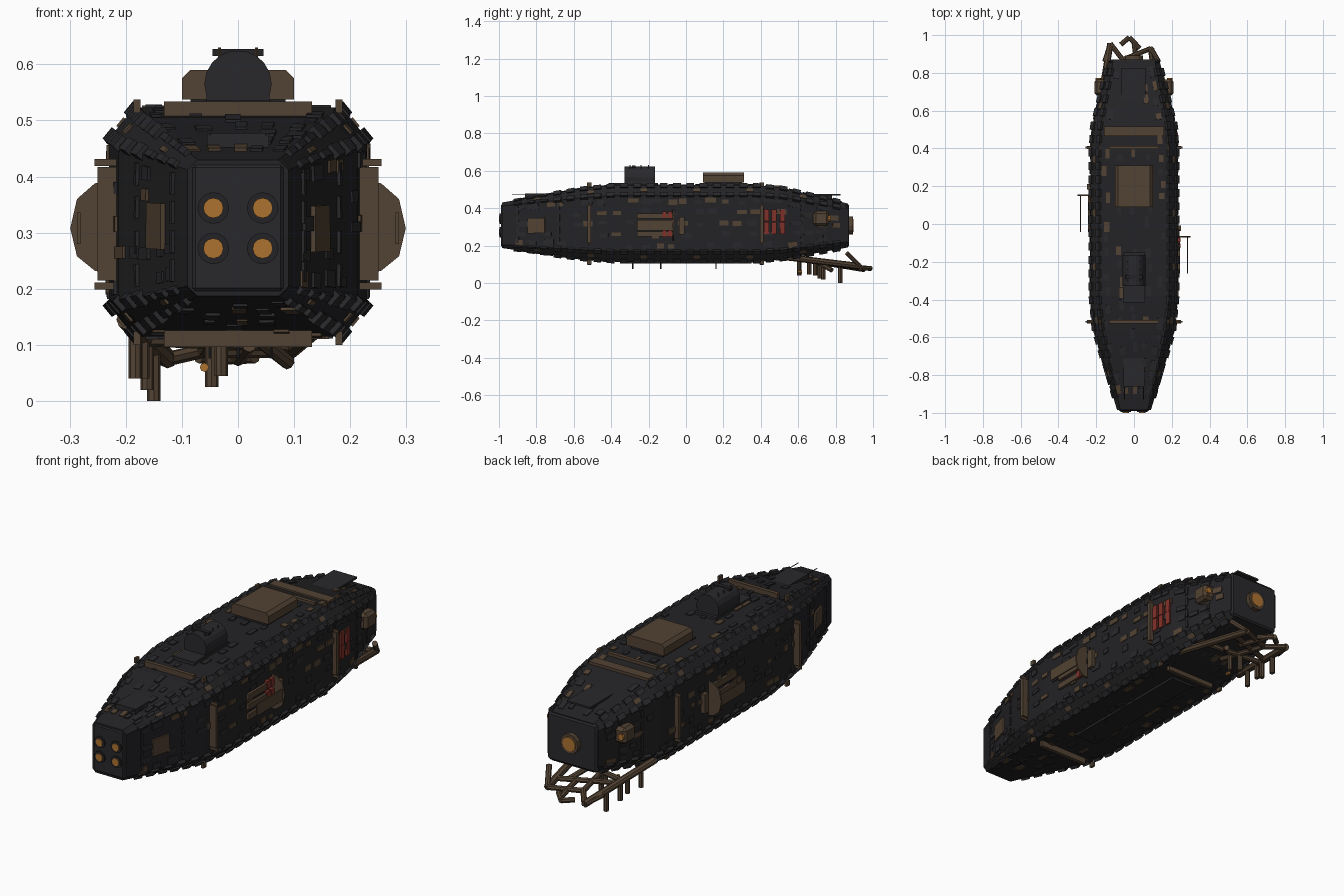
import bpy, bmesh, math, random
from mathutils import Vector, Matrix

if "Cube" in bpy.data.objects:
    bpy.data.objects.remove(bpy.data.objects["Cube"])

random.seed(7)

def material(name, col):
    m = bpy.data.materials.new(name)
    m.diffuse_color = (*col, 1)
    m.use_nodes = True
    m.node_tree.nodes["Principled BSDF"].inputs["Base Color"].default_value = m.diffuse_color
    return m

DARK = material("dark_hull", (0.017, 0.017, 0.019))
PLATE = material("dark_plate", (0.022, 0.022, 0.025))
BROWN = material("brown_metal", (0.085, 0.055, 0.033))
AMBER = material("amber_glow", (0.42, 0.17, 0.03))
RED = material("red_slat", (0.22, 0.03, 0.022))

def finish(name, bm, mat):
    bmesh.ops.recalc_face_normals(bm, faces=bm.faces)
    me = bpy.data.meshes.new(name)
    bm.to_mesh(me)
    bm.free()
    me.materials.append(mat)
    ob = bpy.data.objects.new(name, me)
    bpy.context.collection.objects.link(ob)
    return ob

def add_box(bm, lo, hi):
    lo, hi = Vector(lo), Vector(hi)
    bmesh.ops.create_cube(bm, size=1, matrix=Matrix.Translation((lo + hi) / 2) @ Matrix.Diagonal((*(hi - lo), 1)))

def box(name, lo, hi, mat, bevel=0):
    bm = bmesh.new()
    add_box(bm, lo, hi)
    ob = finish(name, bm, mat)
    if bevel:
        b = ob.modifiers.new("bevel", 'BEVEL')
        b.width, b.segments = bevel, 1
    return ob

def add_tube(bm, a, b, r, n=8):
    a, b = Vector(a), Vector(b)
    d = b - a
    rot = d.to_track_quat('Z', 'Y').to_matrix().to_4x4()
    bmesh.ops.create_cone(bm, cap_ends=True, segments=n, radius1=r, radius2=r, depth=d.length,
                          matrix=Matrix.Translation((a + b) / 2) @ rot)

def tubes(name, segs, r, mat, n=8):
    bm = bmesh.new()
    for a, b in segs:
        add_tube(bm, a, b, r, n)
    return finish(name, bm, mat)

def extrude_y(name, pts, y0, y1, mat):
    bm = bmesh.new()
    f = bm.faces.new([bm.verts.new((x, y0, z)) for x, z in pts])
    e = bmesh.ops.extrude_face_region(bm, geom=[f])
    bmesh.ops.translate(bm, vec=(0, y1 - y0, 0), verts=[v for v in e['geom'] if isinstance(v, bmesh.types.BMVert)])
    return finish(name, bm, mat)

# Hull stations: y, half width, bottom, top, chamfer x, chamfer z
ST = [(-0.985, .09, .187, .43, .018, .018), (-0.56, .213, .128, .505, .045, .05),
      (-0.38, .23, .115, .523, .045, .055), (0.38, .23, .115, .523, .045, .055),
      (0.52, .221, .128, .508, .045, .05), (0.865, .135, .19, .425, .025, .03)]

def ring(y):
    for a, b in zip(ST, ST[1:]):
        if y <= b[0] or b is ST[-1]:
            t = (y - a[0]) / (b[0] - a[0])
            w, lo, hi, cx, cz = [p + (q - p) * t for p, q in zip(a[1:], b[1:])]
            pts = [(-w + cx, hi), (w - cx, hi), (w, hi - cz), (w, lo + cz),
                   (w - cx, lo), (-w + cx, lo), (-w, lo + cz), (-w, hi - cz)]
            return [Vector((x, y, z)) for x, z in pts]

bm = bmesh.new()
loops = [[bm.verts.new(p) for p in ring(s[0])] for s in ST]
for A, B in zip(loops, loops[1:]):
    for i in range(8):
        bm.faces.new((A[i], A[(i + 1) % 8], B[(i + 1) % 8], B[i]))
bm.faces.new(loops[0])
bm.faces.new(loops[-1])
finish("hull", bm, DARK)

# Plates laid on the hull skin: strip 0 top, 1 3 5 7 as chamfers, 2 right, 4 bottom, 6 left
def skin(bm, strip, y, t, ly, lt, h):
    def at(yy, tt):
        r = ring(yy)
        return r[strip].lerp(r[(strip + 1) % 8], tt)
    p = at(y, t)
    v = (at(y + .01, t) - at(y - .01, t)).normalized()
    u = at(y, t + .1) - at(y, t - .1)
    n = u.cross(v).normalized()
    if n.dot(p - Vector((0, y, .315))) < 0:
        n = -n
    u = v.cross(n)
    m = Matrix((u, v, n)).transposed().to_4x4()
    bmesh.ops.create_cube(bm, size=1, matrix=Matrix.Translation(p) @ m @ Matrix.Diagonal((lt, ly, 2 * h, 1)))

dark, brown = bmesh.new(), bmesh.new()
for s in (0, 2, 4, 6):
    rows = (.1, .3, .5, .7, .9)
    for k in range(24):
        y = -0.88 + k * .073
        for t in rows:
            if random.random() < .55:
                tgt = brown if random.random() < .33 else dark
                skin(tgt, s, y + random.uniform(-.015, .015), t + random.uniform(-.03, .03),
                     random.uniform(.03, .06), random.uniform(.018, .03), random.uniform(.003, .006))
for s in (1, 3, 5, 7):
    for k in range(25):
        y = -0.9 + k * .071
        sc = .5 if y < -.75 else 1
        for t in (.08, .92):
            skin(dark, s, y, t, .042, .026 * sc, .008)
        if k % 4 == 1:
            skin(brown, s, y + .035, .5, .035, .02 * sc, .004)
# Panel seams on the tapered ends
for y in (-.9, -.68, .62, .74):
    for s in (2, 6):
        for t in (.15, .38, .62, .85):
            skin(dark, s, y, t, .012, .04, .006)
finish("dark_plates", dark, PLATE)
finish("brown_plates", brown, BROWN)

# Nose cap with four lamps
box("nose_cap", (-.09, -.99, .187), (.09, -.955, .43), PLATE, .014)
rings_, lamps = [], []
for x in (-.044, .044):
    for z in (.272, .344):
        rings_.append(((x, -.985, z), (x, -.996, z)))
        lamps.append(((x, -.985, z), (x, -1, z)))
tubes("nose_lamp_rims", rings_, .028, DARK, 16)
tubes("nose_lamps", lamps, .018, AMBER, 12)

# Stern plate and engine nozzle
box("stern_plate", (-.135, .85, .19), (.135, .872, .425), PLATE, .014)
tubes("engine_nozzle", [((0, .86, .308), (0, .893, .308))], .048, BROWN, 12)
tubes("engine_glow", [((0, .86, .308), (0, .896, .308))], .034, AMBER, 12)

# Frame bars around the hull with corner clamps
bm = bmesh.new()
for y in (-.518, .405):
    add_box(bm, (-.132, y - .009, .5), (.132, y + .009, .534))
    add_box(bm, (-.132, y - .009, .096), (.132, y + .009, .135))
    for s in (-1, 1):
        x0, x1 = sorted((s * .21, s * .25))
        add_box(bm, (x0, y - .009, .215), (x1, y + .009, .417))
        for z in (.205, .425):
            x0, x1 = sorted((s * .21, s * .256))
            add_box(bm, (x0, y - .004, z - .006), (x1, y + .004, z + .006))
        for z in (.112, .525):
            add_box(bm, (s * .18 - .006, y - .012, z - .012), (s * .18 + .006, y + .012, z + .012))
add_box(bm, (-.16, .465, .49), (.16, .515, .522))
finish("frame_bars", bm, BROWN)

# Roof: bridge dome, cargo hatch, end slabs
c = [(.06 * math.cos(math.radians(a)), .565 + .06 * math.sin(math.radians(a))) for a in range(-20, 201, 20)]
extrude_y("bridge_dome", [(.056, .52)] + c + [(-.056, .52)], -.328, -.165, PLATE)
box("bridge_base", (-.058, -.415, .515), (.058, -.15, .536), PLATE)
tubes("bridge_sensors", [((s * .033, y, .59), (s * .033, y, .63)) for s in (-1, 1) for y in (-.3, -.24, -.2)], .003, BROWN, 6)
box("bridge_ribs", (-.045, -.29, .615), (.045, -.27, .627), DARK)
hatch = [(-.1, .537), (.1, .537), (.1, .575), (.085, .59), (-.085, .59), (-.1, .575)]
extrude_y("cargo_hatch", hatch, .09, .31, BROWN)
box("hatch_base", (-.085, .1, .515), (.085, .3, .54), DARK)
box("stern_roof_slab", (-.065, .6, .468), (.06, .825, .477), PLATE)
box("stern_slab_support", (-.05, .65, .42), (.05, .78, .47), DARK)
box("nose_roof_slab", (-.055, -.86, .44), (.055, -.7, .478), PLATE)
tubes("roof_antennas", [((x, -.93, .475), (x, -.7, .475)) for x in (-.05, .05)], .002, DARK, 6)

# Side weapon mounts: half disc with slats facing forward
def mount(name, s, y):
    pts = [(.22, .225), (.255, .232), (.287, .258), (.299, .308), (.287, .36), (.255, .388), (.22, .395)]
    extrude_y(name + "_disc", [(s * x, z) for x, z in pts], y - .008, y, BROWN)
    bm = bmesh.new()
    x0, x1 = sorted((s * .281, s * .287))
    add_box(bm, (x0, y - .2, .28), (x1, y, .336))
    x0, x1 = sorted((s * .22, s * .243))
    for z in (.262, .31, .358):
        add_box(bm, (x0, y - .2, z - .014), (x1, y, z + .014))
    finish(name + "_slats", bm, BROWN)
    x0, x1 = sorted((s * .22, s * .25))
    box(name + "_bracket", (x0, y + .025, .26), (x1, y + .055, .352), BROWN)

mount("right_mount", 1, -.063)
mount("left_mount", -1, .157)

# Red slats on the right side
bm = bmesh.new()
for y in (.43, .47, .515):
    for z in (.295, .365):
        skin(bm, 2, y, (.47 - z) / .3, .026, .064, .009)
for y in (-.115, -.085):
    for z in (.265, .315, .365):
        add_box(bm, (.22, y - .011, z - .018), (.246, y + .011, z + .018))
finish("red_slats", bm, RED)

# Side pods aft and hatches forward
bm = bmesh.new()
for s in (2, 6):
    skin(bm, s, -.8, .5 if s == 6 else .52, .095, .082, .008)
finish("nose_side_hatches", bm, BROWN)
for s, n in ((-1, "left"), (1, "right")):
    x0, x1 = sorted((s * .14, s * .21))
    box(n + "_aft_pod", (x0, .68, .305), (x1, .765, .385), BROWN, .014)
    tubes(n + "_aft_pod_lamp", [((s * .19, .76, .345), (s * .19, .772, .345))], .015, AMBER, 10)

# Belly pins
tubes("belly_pins", [((x, y, .13), (x, y, .076)) for x, y in ((0, -.285), (.06, -.135), (-.05, .16))], .003, DARK, 6)
box("belly_keel", (-.06, -.35, .103), (.06, .35, .12), DARK)

# Boom lattice beneath the stern
A0, A1 = (-.2, .52, .145), (-.125, .955, .075)
B0, B1 = (.15, .52, .14), (.09, .93, .09)
tubes("boom_spars", [(A0, A1), (B0, B1)], .017, BROWN)
tubes("boom_braces", [
    (A1, (-.06, .87, .09)), (A1, (-.155, .86, .09)), ((-.07, .95, .08), (-.025, .988, .078)),
    ((-.025, .988, .078), (.03, .93, .08)), ((0, .96, .075), (.02, .8, .1)), (B1, (-.06, .87, .09)),
    ((-.165, .75, .11), (.1, .85, .1)), ((.12, .68, .12), (-.165, .72, .11)), ((-.06, .87, .09), (-.03, .6, .13)),
    ((.09, .93, .09), (.13, .86, .16)), ((.03, .7, .115), (.09, .78, .068))], .013, BROWN)
tubes("boom_legs", [
    ((-.183, .605, .13), (-.183, .605, .04)), ((-.17, .69, .12), (-.17, .69, .04)),
    ((-.162, .735, .11), (-.162, .735, .02)), ((-.15, .825, .1), (-.15, .825, 0)),
    ((-.047, .715, .12), (-.047, .715, .025)), ((-.03, .66, .12), (-.03, .66, .045))], .012, BROWN)
tubes("boom_lamp", [((-.06, .62, .06), (-.06, .6, .06))], .008, AMBER)
